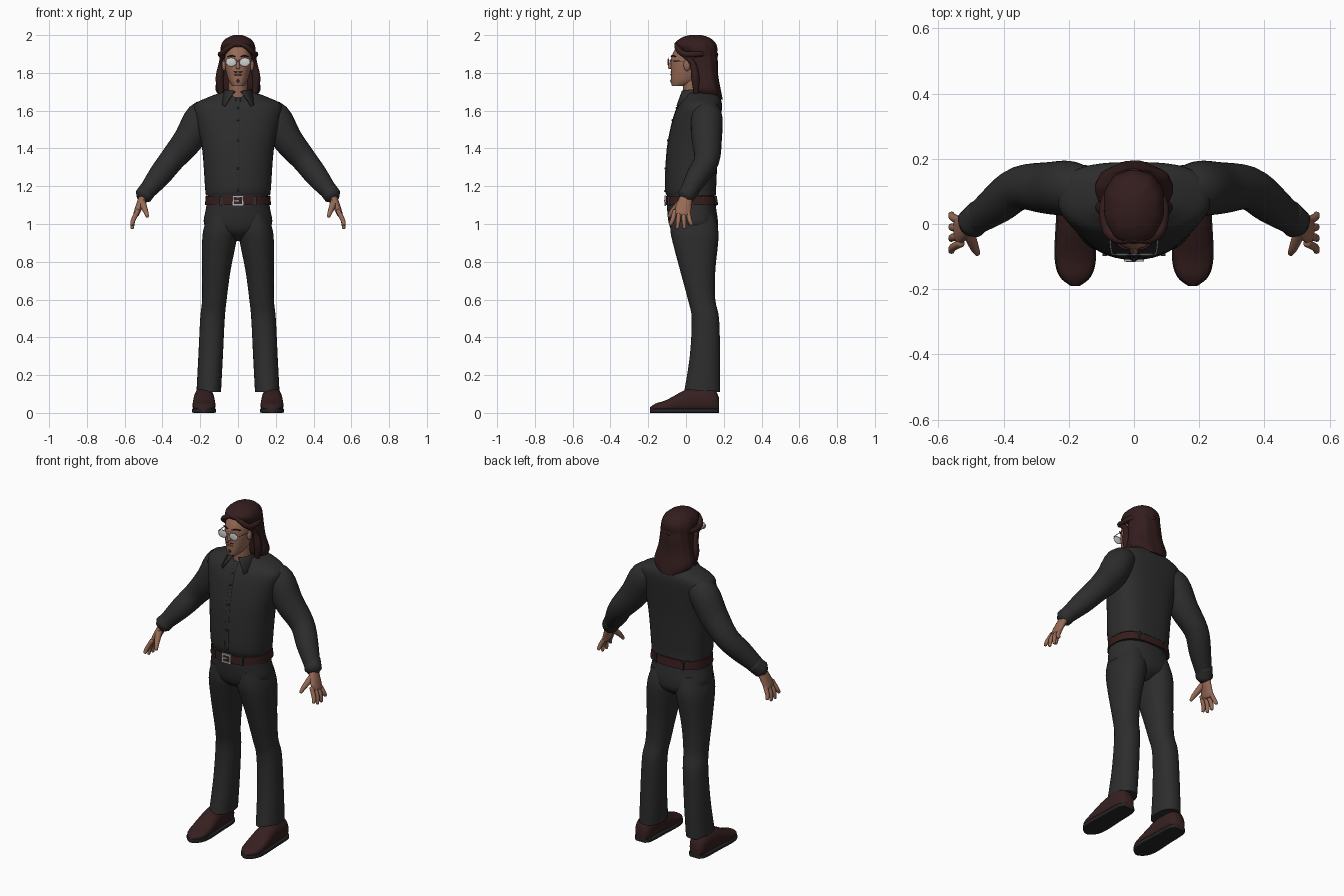
import bpy, bmesh, math
from mathutils import Vector, Matrix

default_cube = bpy.data.objects.get("Cube")
if default_cube:
    bpy.data.objects.remove(default_cube, do_unlink=True)


def material(name, red, green_share=1, blue_share=1):
    colour = (red, red * green_share, red * blue_share, 1)
    mat = bpy.data.materials.new(name)
    mat.use_nodes = True
    mat.diffuse_color = colour
    mat.node_tree.nodes["Principled BSDF"].inputs["Base Color"].default_value = colour
    return mat


cloth = material("black cloth", .026)
skin = material("skin", .31, .47, .3)
lip = material("lip", .2, .4, .3)
hair = material("dark brown hair", .034, .36, .36)
shoe_leather = material("shoe leather", .038, .37, .37)
belt_leather = material("belt leather", .037, .33, .33)
rubber = material("sole rubber", .018)
silver = material("silver", .45)
glass = material("pale lens", .63)
button_grey = material("button grey", .02)


def finish(name, bm, mat):
    bmesh.ops.recalc_face_normals(bm, faces=bm.faces)
    mesh = bpy.data.meshes.new(name)
    bm.to_mesh(mesh)
    bm.free()
    mesh.materials.append(mat)
    ob = bpy.data.objects.new(name, mesh)
    bpy.context.collection.objects.link(ob)
    bpy.ops.object.select_all(action='DESELECT')
    ob.select_set(True)
    bpy.context.view_layer.objects.active = ob
    bpy.ops.object.shade_smooth_by_angle(angle=1)
    return ob


def spline(rows, steps=4):
    """Smooth curve through every row, of any number of values."""
    last = len(rows) - 1
    curve = []
    for i in range(last):
        before, start, end, after = (rows[max(0, min(last, i + k))] for k in (-1, 0, 1, 2))
        for j in range(steps):
            t = j / steps
            curve.append([q + t / 2 * (r - p + t * (2 * p - 5 * q + 4 * r - s + t * (3 * (q - r) + s - p)))
                          for p, q, r, s in zip(before, start, end, after)])
    return curve + [rows[last]]


def bridge_rings(name, rings, mat):
    bm = bmesh.new()
    loops = [[bm.verts.new(point) for point in ring] for ring in rings]
    for low, high in zip(loops, loops[1:]):
        for i in range(len(low)):
            bm.faces.new((low[i - 1], low[i], high[i], high[i - 1]))
    bm.faces.new(loops[0])
    bm.faces.new(loops[-1])
    return finish(name, bm, mat)


def loft(name, rows, mat, front=2.2, back=2.2, sides=40, lengthwise=False, ripple=0):
    """Rows hold height, left, right, front, back; lengthwise rows hold y, left, right, bottom, top."""
    rings = []
    for station, left, right, near, far in spline(rows):
        ring = []
        for i in range(sides):
            angle = math.tau * i / sides
            c, s = math.cos(angle), math.sin(angle)
            power = 2 / (back if s > 0 else front)
            grow = (1 + ripple * math.sin(10 * angle + 12 * station)) / 2
            x = (left + right) / 2 + (right - left) * grow * math.copysign(abs(c) ** power, c)
            v = (near + far) / 2 + (far - near) * grow * math.copysign(abs(s) ** power, s)
            ring.append((x, station, v) if lengthwise else (x, v, station))
        rings.append(ring)
    return bridge_rings(name, rings, mat)


def symmetric(rows):
    return [(z, -width, width, near, far) for z, width, near, far in rows]


def tube(name, points, mat, mirror=1, axis=(0, 1, 0), sides=16):
    """Round-ended tube; points hold x, y, z, radius along the axis and, if oval, the other radius."""
    points = spline(points)
    centres = [Vector((p[0] * mirror, p[1], p[2])) for p in points]
    rings = []

    def add_ring(centre, along, across, wide, thick):
        rings.append([centre + along * wide * math.cos(math.tau * k / sides)
                      + across * thick * math.sin(math.tau * k / sides) for k in range(sides)])

    for i, centre in enumerate(centres):
        tangent = (centres[min(i + 1, len(centres) - 1)] - centres[max(i - 1, 0)]).normalized()
        along = Vector(axis)
        along = (along - tangent * tangent.dot(along)).normalized()
        across = tangent.cross(along)
        wide, thick = points[i][3], points[i][-1]
        tip = tangent * thick * .5
        if i == 0:
            add_ring(centre - tip, along, across, wide * .6, thick * .6)
        add_ring(centre, along, across, wide, thick)
        if i == len(centres) - 1:
            add_ring(centre + tip, along, across, wide * .6, thick * .6)
    return bridge_rings(name, rings, mat)


def placed(location, size):
    return Matrix.Translation(location) @ Matrix.Diagonal((*size, 1))


def ball(name, location, radii, mat):
    bm = bmesh.new()
    bmesh.ops.create_uvsphere(bm, u_segments=20, v_segments=12, radius=1, matrix=placed(location, radii))
    return finish(name, bm, mat)


def box(name, location, size, mat):
    bm = bmesh.new()
    bmesh.ops.create_cube(bm, size=1, matrix=placed(location, size))
    return finish(name, bm, mat)


# Shirt body with front placket and buttons
shirt = [(1.15, .17, -.1, .16), (1.2, .175, -.11, .16), (1.4, .19, -.1, .17), (1.55, .22, -.07, .185),
         (1.63, .23, -.04, .19), (1.67, .16, -.01, .18), (1.7, .08, 0, .15)]
loft("shirt_body", symmetric(shirt), cloth, 2.1, 2.8)
loft("shirt_placket", [(z, -.013, .013, near - .002, near + .03) for z, width, near, far in shirt[:-1]],
     cloth, 5, 5)
for z, width, near, far in spline(shirt)[3:17:3]:
    ball("shirt_button", (0, near - .002, z), (.006, .005, .006), button_grey)

# Folded collar with two points
bm = bmesh.new()
columns = []
for i in range(-14, 15):
    turn = i / 14
    droop = max(0, abs(turn) * 2 - 1)
    column = []
    for reach, radius, z in ((2.9, .06, 1.7), (2.85, .07, 1.715 - .01 * droop),
                             (2.5, .09 + .03 * droop, 1.67 - .045 * droop)):
        angle = reach * turn
        column.append(bm.verts.new((radius * math.sin(angle), .045 + radius * math.cos(angle), z)))
    columns.append(column)
for first, second in zip(columns, columns[1:]):
    for k in range(2):
        bm.faces.new((first[k], first[k + 1], second[k + 1], second[k]))
collar = finish("shirt_collar", bm, cloth)
collar.modifiers.new("thickness", 'SOLIDIFY').thickness = .007

# Trouser seat, belt and buckle
loft("trouser_seat", symmetric([(1.15, .16, -.1, .15), (1.08, .17, -.1, .16), (1, .18, -.09, .17),
                                (.95, .13, -.065, .16), (.91, .04, 0, .11)]), cloth, 2.2, 2.3)
belt_height = 1.123
loft("belt", symmetric([(1.1, .175, -.11, .17), (1.147, .171, -.107, .163)]), belt_leather, 2.1, 2.7)
for side in (-1, 1):
    box("front_belt_loop", (side * .09, -.088, belt_height), (.014, .02, .05), cloth)
    box("back_belt_loop", (side * .09, .155, belt_height), (.014, .02, .05), cloth)
    box("buckle_side", (side * .025, -.11, belt_height), (.01, .01, .054), silver)
    box("buckle_bar", (0, -.11, belt_height + side * .022), (.06, .01, .01), silver)
box("buckle_prong", (-.01, -.11, belt_height), (.03, .012, .008), silver)

leg = [(1.05, .02, .16, -.08, .15), (.97, 0, .183, -.083, .17), (.9, .01, .19, -.07, .17),
       (.75, .04, .19, -.03, .155), (.6, .06, .19, .01, .155), (.5, .07, .2, .03, .175),
       (.3, .08, .21, .02, .18), (.11, .09, .22, -.01, .18)]
shoe = [(-.19, .01, .03), (-.16, .045, .05), (-.1, .06, .07), (.02, .055, .13), (.14, .05, .13), (.175, .03, .08)]
arm = [(.13, .11, 1.6, .06), (.195, .11, 1.565, .083), (.26, .11, 1.45, .08),
       (.35, .11, 1.34, .067), (.42, .06, 1.25, .06), (.5, 0, 1.15, .04)]

for side, s in (("left", 1), ("right", -1)):
    # Trouser leg, shoe and sole
    loft(side + "_trouser_leg", [(z, s * inner, s * outer, near, far) for z, inner, outer, near, far in leg],
         cloth)
    middle = s * .18
    loft(side + "_shoe", [(y, middle - width, middle + width, .01, top) for y, width, top in shoe],
         shoe_leather, 3.5, 2.1, lengthwise=True)
    loft(side + "_sole", [(y, middle - width - .004, middle + width + .004, 0, .024) for y, width, top in shoe],
         rubber, 7, 7, lengthwise=True)

    # Sleeve and cuff
    tube(side + "_sleeve", arm, cloth, s, sides=24)
    tube(side + "_cuff", [(.47, .03, 1.19, .047), (.5, 0, 1.15, .047)], cloth, s, sides=24)

    # Hand with four spread fingers and a thumb
    tube(side + "_palm", [(.49, .01, 1.17, .03, .025), (.52, -.01, 1.1, .04, .02), (.54, -.02, 1.05, .045, .015)],
         skin, s)
    for i, finger in enumerate(("little", "ring", "middle", "index")):
        knuckle, tip = .01 - .023 * i, .03 - .038 * i
        tube(f"{side}_{finger}_finger",
             [(.53, knuckle, 1.07, .012), (.555, (knuckle + tip) / 2, 1.02, .012),
              (.56, tip, .975 + .01 * (i - 1.5) ** 2, .009)], skin, s)
    tube(side + "_thumb", [(.51, -.02, 1.12, .02), (.49, -.07, 1.07, .014), (.48, -.09, 1.04, .009)], skin, s)

    # Ear, eyebrow and spectacles
    ball(side + "_ear", (s * .074, .005, 1.84), (.012, .018, .03), skin)
    tube(side + "_eyebrow", [(.014, -.078, 1.886, .003), (.035, -.072, 1.891, .004), (.055, -.055, 1.886, .003)],
         hair, s, (0, 0, 1))
    lens = Vector((.036, -.094, 1.857))
    ball(side + "_lens", (s * lens.x, lens.y, lens.z), (.028, .004, .022), glass)
    turns = [math.tau * i / 12 for i in range(13)]
    tube(side + "_lens_rim", [(lens.x + .028 * math.cos(a), lens.y, lens.z + .022 * math.sin(a), .0015)
                              for a in turns], silver, s, sides=8)
    tube(side + "_temple_arm", [(.062, lens.y, 1.864, .002), (.07, -.08, 1.864, .002), (.08, .02, 1.86, .002)],
         silver, s, (0, 0, 1), 8)

    # Strand swept from the parting to the back, loose side lock and moustache half
    tube(side + "_swept_strand", [(0, -.045, 1.96, .01), (.05, -.047, 1.935, .014), (.085, -.01, 1.9, .016),
                                  (.085, .08, 1.9, .014), (0, .16, 1.895, .014)], hair, s, (0, 0, 1))
    tube(side + "_side_lock", [(.08, -.015, 1.9, .014), (.086, .035, 1.85, .016), (.097, .05, 1.77, .022),
                               (.09, .055, 1.69, .014)], hair, s)
    ball(side + "_moustache", (s * .012, -.078, 1.805), (.013, .005, .002), hair)

tube("spectacle_bridge", [(-.012, lens.y, lens.z, .002), (0, lens.y, lens.z + .006, .002),
                          (.012, lens.y, lens.z, .002)], silver, axis=(0, 0, 1), sides=8)

# Neck, head and face
loft("neck", symmetric([(1.64, .05, -.01, .11), (1.78, .05, -.02, .11)]), skin)
loft("head", symmetric([(1.73, .03, -.075, 0), (1.76, .05, -.08, .07), (1.82, .067, -.08, .12),
                        (1.88, .073, -.077, .14), (1.94, .066, -.05, .13), (1.98, .03, 0, .09)]), skin)
tube("nose", [(0, -.07, 1.88, .008), (0, -.08, 1.85, .009), (0, -.083, 1.826, .012)], skin)
ball("mouth", (0, -.078, 1.79), (.02, .006, .005), lip)
ball("chin_beard", (0, -.075, 1.757), (.01, .009, .01), hair)

# Hair crown and long back hair
loft("hair_crown", symmetric([(1.88, .088, .01, .16), (1.92, .093, -.035, .165), (1.95, .089, -.06, .16),
                              (1.975, .073, -.04, .14), (1.992, .045, -.01, .11), (2, .02, .02, .08)]),
     hair, sides=60, ripple=.012)
loft("long_hair", symmetric([(1.92, .085, .03, .16), (1.86, .09, .015, .168), (1.79, .1, .03, .17),
                             (1.71, .118, .045, .185), (1.66, .07, .08, .195)]), hair, 3, sides=60, ripple=.015)
